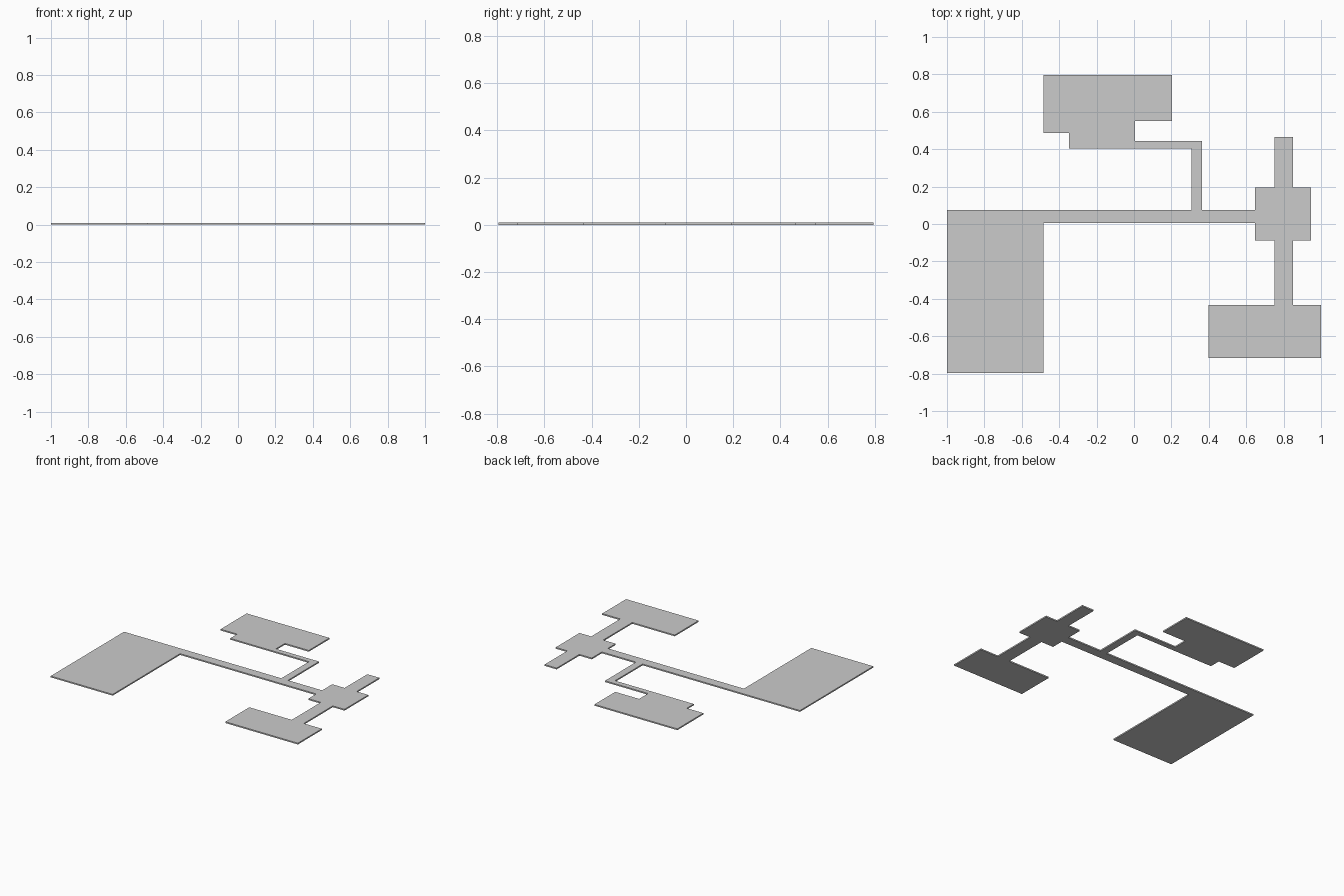
import bpy, bmesh

if "Cube" in bpy.data.objects:
    bpy.data.objects.remove(bpy.data.objects["Cube"])

THICKNESS = 0.01

# Outline of the floor plate, walked counter-clockwise
west_hall = [(-1.0, 0.075), (-1.0, -0.796), (-0.485, -0.796), (-0.485, 0.005)]
east_wing = [
    (0.647, 0.005), (0.647, -0.088), (0.75, -0.088), (0.75, -0.433),    # crossing, south passage
    (0.397, -0.433), (0.397, -0.717), (1.0, -0.717), (1.0, -0.433),     # south room
    (0.85, -0.433), (0.85, -0.088), (0.947, -0.088), (0.947, 0.195),    # crossing, east side
    (0.85, 0.195), (0.85, 0.465), (0.75, 0.465), (0.75, 0.195),         # north stub
    (0.647, 0.195), (0.647, 0.075),
]
north_wing = [
    (0.363, 0.075), (0.363, 0.443), (0.005, 0.443), (0.005, 0.55),      # bent passage
    (0.203, 0.55), (0.203, 0.796), (-0.485, 0.796), (-0.485, 0.486),    # north room
    (-0.347, 0.486), (-0.347, 0.403), (0.308, 0.403), (0.308, 0.075),
]


def make_plate(name, outline, thickness):
    """Fill a closed outline and extrude it upwards into a solid plate."""
    bm = bmesh.new()
    face = bm.faces.new([bm.verts.new((x, y, 0)) for x, y in outline])
    top = bmesh.ops.extrude_face_region(bm, geom=[face], use_keep_orig=True)
    verts = [g for g in top["geom"] if isinstance(g, bmesh.types.BMVert)]
    bmesh.ops.translate(bm, verts=verts, vec=(0, 0, thickness))
    bmesh.ops.recalc_face_normals(bm, faces=bm.faces)
    mesh = bpy.data.meshes.new(name)
    bm.to_mesh(mesh)
    bm.free()
    obj = bpy.data.objects.new(name, mesh)
    bpy.context.collection.objects.link(obj)
    return obj


make_plate("floor_plate", west_hall + east_wing + north_wing, THICKNESS)
